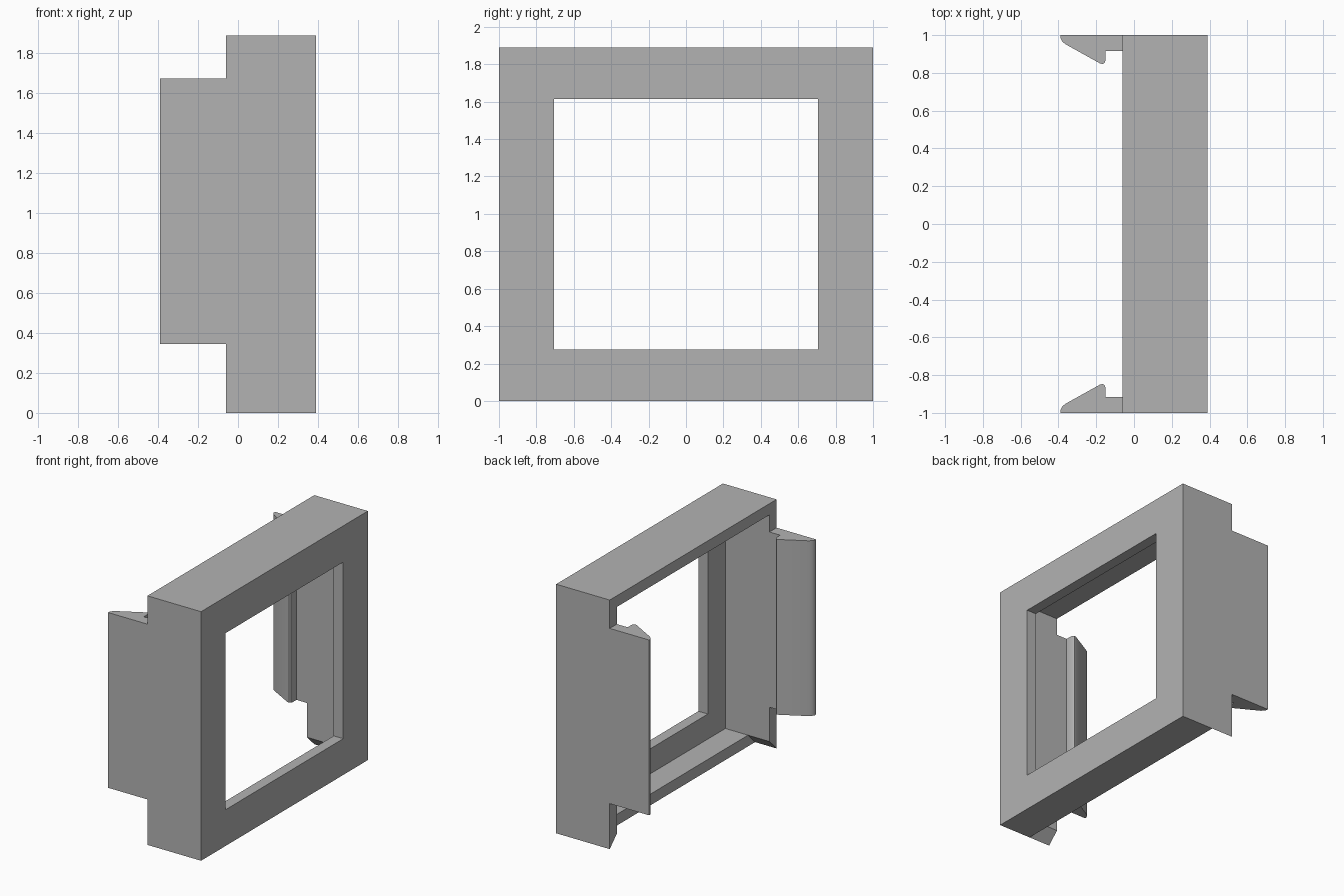
import bpy
import bmesh

if "Cube" in bpy.data.objects:
    bpy.data.objects.remove(bpy.data.objects["Cube"], do_unlink=True)

HEIGHT = 1.89
WALL = 0.085

grey = bpy.data.materials.new("plain grey")
grey.use_nodes = True
grey.diffuse_color = (0.45, 0.45, 0.45, 1)
grey.node_tree.nodes["Principled BSDF"].inputs["Base Color"].default_value = (0.45, 0.45, 0.45, 1)


def skin(name, rings, closed):
    """Join equal rings of points into a solid, as a loop or with end caps."""
    bm = bmesh.new()
    loops = [[bm.verts.new(p) for p in ring] for ring in rings]
    pairs = list(zip(loops, loops[1:]))
    if closed:
        pairs.append((loops[-1], loops[0]))
    else:
        bm.faces.new(loops[0])
        bm.faces.new(loops[-1])
    for a, b in pairs:
        for i in range(len(a)):
            j = (i + 1) % len(a)
            bm.faces.new((a[i], a[j], b[j], b[i]))
    bmesh.ops.recalc_face_normals(bm, faces=bm.faces)
    mesh = bpy.data.meshes.new(name)
    bm.to_mesh(mesh)
    bm.free()
    mesh.materials.append(grey)
    obj = bpy.data.objects.new(name, mesh)
    bpy.context.collection.objects.link(obj)
    return obj


def activate(obj):
    bpy.ops.object.select_all(action="DESELECT")
    obj.select_set(True)
    bpy.context.view_layer.objects.active = obj


# Frame: an L section (depth, side inset, end inset) swept round four mitred corners
section = [(-0.06, 0, 0), (0.39, 0, 0), (0.39, 0.295, 0.275),
           (0.31, 0.295, 0.275), (0.31, WALL, WALL), (-0.06, WALL, WALL)]
rings = []
for side, top in [(-1, 0), (1, 0), (1, 1), (-1, 1)]:
    rings.append([(x, side * (1 - dy), HEIGHT - dz if top else dz)
                  for x, dy, dz in section])
frame = skin("frame", rings, True)

# Bottom rail is shallower: remove its rear part along the mitres
low, high = -0.02, 0.10
outline = [(-1 + low, low), (1 - low, low), (1 - high, high), (-1 + high, high)]
cutter = skin("bottom_rail_cutter", [[(x, y, z) for y, z in outline] for x in (-0.2, 0.12)], False)
cutter.hide_render = True
cut = frame.modifiers.new("bottom cut", "BOOLEAN")
cut.operation = "DIFFERENCE"
cut.solver = "EXACT"
cut.object = cutter
activate(frame)
bpy.ops.object.modifier_apply(modifier=cut.name)
bpy.data.objects.remove(cutter, do_unlink=True)

# Snap clips: hooked profile (depth, distance from the middle), mirrored to both sides
hook = [(-0.06, 1), (-0.39, 1), (-0.39, 0.985), (-0.38, 0.967), (-0.365, 0.953),
        (-0.18, 0.85), (-0.165, 0.847), (-0.155, 0.855), (-0.15, 0.87),
        (-0.15, 1 - WALL), (-0.06, 1 - WALL)]
for name, side in (("front_clip", -1), ("back_clip", 1)):
    clip = skin(name, [[(x, side * y, z) for x, y in hook] for z in (0.345, 1.675)], False)
    activate(clip)
    bpy.ops.object.shade_smooth_by_angle()
